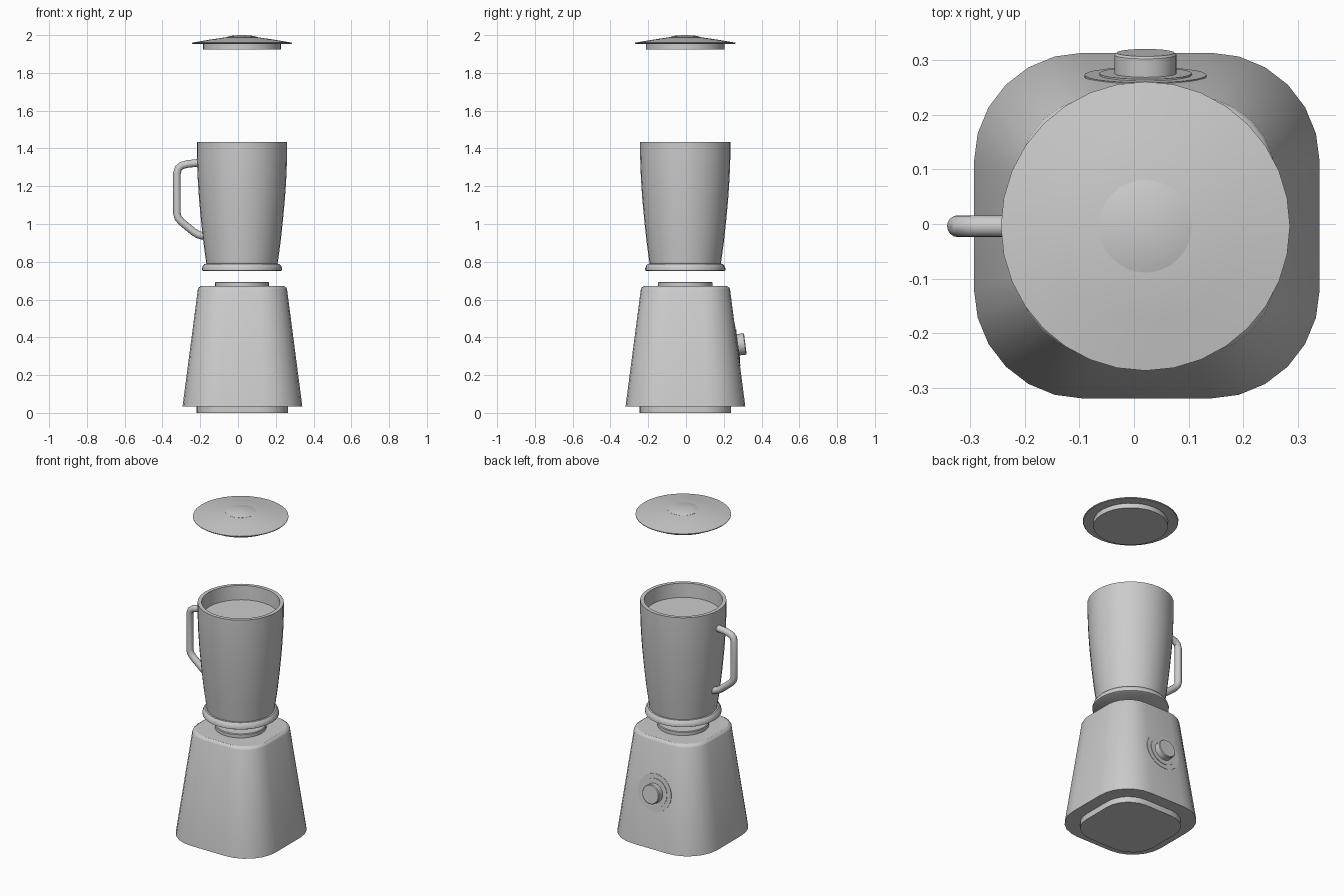
import bpy, bmesh
from math import sin, cos, pi, radians, atan2
from mathutils import Matrix, Vector

if "Cube" in bpy.data.objects:
    bpy.data.objects.remove(bpy.data.objects["Cube"])

CX, CY = 0.021, -0.004
SIDES = 32


def finish(name, bm, angle=30):
    bmesh.ops.remove_doubles(bm, verts=bm.verts, dist=1e-5)
    bmesh.ops.recalc_face_normals(bm, faces=bm.faces)
    me = bpy.data.meshes.new(name)
    bm.to_mesh(me)
    bm.free()
    ob = bpy.data.objects.new(name, me)
    bpy.context.collection.objects.link(ob)
    bpy.ops.object.select_all(action='DESELECT')
    ob.select_set(True)
    bpy.context.view_layer.objects.active = ob
    bpy.ops.object.shade_smooth_by_angle(angle=radians(angle))
    return ob


def skin(name, rings, matrix=Matrix()):
    """Bridge stacked rings of points and cap both ends."""
    bm = bmesh.new()
    vs = [[bm.verts.new(matrix @ Vector(p)) for p in r] for r in rings]
    n = len(vs[0])
    for a, b in zip(vs, vs[1:]):
        for i in range(n):
            bm.faces.new((a[i], a[(i + 1) % n], b[(i + 1) % n], b[i]))
    bm.faces.new(vs[0])
    bm.faces.new(vs[-1])
    return finish(name, bm)


def lathe(name, profile, matrix=None):
    rings = [[(r * cos(2 * pi * i / SIDES), r * sin(2 * pi * i / SIDES), z)
              for i in range(SIDES)] for r, z in profile]
    return skin(name, rings, matrix or Matrix.Translation((CX, CY, 0)))


def rounded_square(half, z, ratio=0.63, seg=6):
    rad = half * ratio
    c = half - rad
    pts = []
    for k, (sx, sy) in enumerate([(1, 1), (-1, 1), (-1, -1), (1, -1)]):
        for i in range(seg + 1):
            a = pi / 2 * (k + i / seg)
            pts.append((sx * c + rad * cos(a), sy * c + rad * sin(a), z))
    return pts


# Motor base: foot, tapered housing and drive coupling
base_m = Matrix.Translation((0.0235, -0.003, 0))
skin("foot", [rounded_square(0.242, z) for z in (0, 0.045)], base_m)
skin("motor_base", [rounded_square(h, z) for h, z in
                    [(0.317, 0.035), (0.236, 0.655), (0.232, 0.663), (0.220, 0.671)]], base_m)
lathe("drive_coupling", [(0.143, 0.66), (0.143, 0.69), (0.139, 0.694)])

# Speed dial on the back, tilted with the housing wall
tilt = atan2(0.081, 0.62)
dial_m = Matrix.Translation((CX, 0.2715, 0.36)) @ Matrix.Rotation(-pi / 2 + tilt, 4, 'X')
lathe("dial_outer_plate", [(0.112, -0.01), (0.112, 0.002)], dial_m)
lathe("dial_inner_plate", [(0.085, -0.01), (0.085, 0.005)], dial_m)
lathe("dial_knob", [(0.057, 0), (0.057, 0.039), (0.053, 0.043)], dial_m)

# Jar with collar, thick rim and inner surface
lathe("jar_collar", [(0.203, 0.75), (0.212, 0.755), (0.212, 0.766), (0.207, 0.779),
                     (0.198, 0.789), (0.185, 0.79)])
lathe("jar", [(0.187, 0.775), (0.190, 0.80), (0.204, 0.90), (0.217, 1.02), (0.228, 1.14),
              (0.235, 1.25), (0.239, 1.36), (0.239, 1.435), (0.217, 1.435), (0.212, 1.35)])

# Handle: round tube swept along a path in the xz plane
path = [Vector((x, CY, z)) for x, z in
        [(-0.20, 1.325), (-0.265, 1.318), (-0.297, 1.310), (-0.316, 1.295), (-0.323, 1.270),
         (-0.323, 1.055), (-0.317, 1.032), (-0.300, 1.012), (-0.235, 0.958), (-0.212, 0.944),
         (-0.17, 0.932)]]
rings = []
for i, p in enumerate(path):
    t_in = (p - path[max(i - 1, 0)]).normalized() if i else (path[1] - p).normalized()
    t_out = (path[i + 1] - p).normalized() if i < len(path) - 1 else t_in
    t = (t_in + t_out).normalized()
    side = Vector((-t.z, 0, t.x))
    rings.append([p + 0.020 * (side * cos(a) + Vector((0, 1, 0)) * sin(a))
                  for a in (2 * pi * k / 16 for k in range(16))])
skin("handle", rings)

# Floating lid: plug, wide shallow brim and raised cap
lathe("lid_plug", [(0.207, 1.925), (0.207, 1.96)])
lathe("lid", [(0.262, 1.954), (0.265, 1.957), (0.265, 1.960), (0.17, 1.976), (0.075, 1.990)])
lathe("lid_cap", [(0.085, 1.975), (0.085, 1.989), (0.06, 1.996), (0.015, 2.0)])
